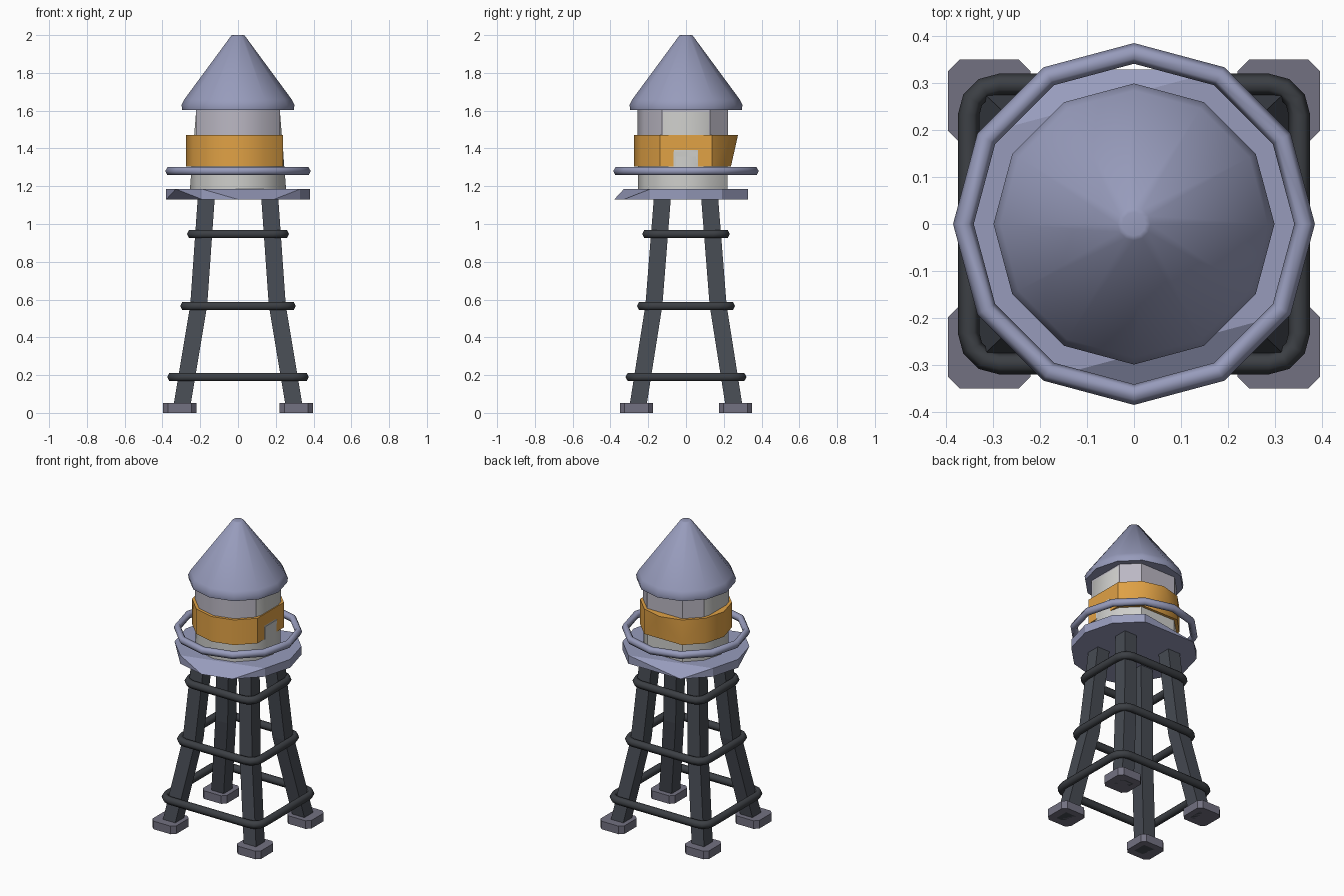
import bpy, bmesh, math

if "Cube" in bpy.data.objects:
    bpy.data.objects.remove(bpy.data.objects["Cube"])

def mat(name, rgb):
    m = bpy.data.materials.new(name)
    m.diffuse_color = (*rgb, 1)
    m.use_nodes = True
    m.node_tree.nodes["Principled BSDF"].inputs["Base Color"].default_value = m.diffuse_color
    return m

ROOF = mat("blue grey", (0.31, 0.33, 0.50))
STEEL = mat("dark steel", (0.062, 0.070, 0.086))
BRACE = mat("darker steel", (0.045, 0.050, 0.058))
FOOT = mat("mauve grey", (0.17, 0.165, 0.22))
PALE = mat("pale grey", (0.62, 0.62, 0.60))
LILAC = mat("lilac grey", (0.50, 0.48, 0.55))
ORANGE = mat("orange", (0.75, 0.36, 0.06))

def finish(name, bm, m, smooth=None):
    bmesh.ops.recalc_face_normals(bm, faces=bm.faces[:])
    me = bpy.data.meshes.new(name)
    bm.to_mesh(me)
    bm.free()
    ob = bpy.data.objects.new(name, me)
    bpy.context.collection.objects.link(ob)
    me.materials.append(m)
    if smooth:
        bpy.ops.object.select_all(action='DESELECT')
        ob.select_set(True)
        bpy.context.view_layer.objects.active = ob
        bpy.ops.object.shade_smooth_by_angle(angle=math.radians(smooth))
    return ob

def loft(name, rings, m, smooth=None, closed=False):
    """Skin rings of equal point count; cap the ends or close the loop."""
    bm = bmesh.new()
    vs = [[bm.verts.new(p) for p in r] for r in rings]
    n = len(rings[0])
    for i in range(len(vs) - (0 if closed else 1)):
        a, b = vs[i], vs[(i + 1) % len(vs)]
        for j in range(n):
            k = (j + 1) % n
            bm.faces.new((a[j], a[k], b[k], b[j]))
    if not closed:
        bm.faces.new(vs[0])
        bm.faces.new(vs[-1])
    return finish(name, bm, m, smooth)

def drum(name, r, z0, z1, drop0, drop1, m, smooth=None):
    """Twelve-sided drum with some corners cut off at bottom and top."""
    bm = bmesh.new()
    for z, drop in ((z0, drop0), (z1, drop1)):
        for d in range(0, 360, 30):
            if d not in drop:
                a = math.radians(d)
                bm.verts.new((r * math.cos(a), r * math.sin(a), z))
    bmesh.ops.convex_hull(bm, input=bm.verts[:])
    bmesh.ops.dissolve_limit(bm, angle_limit=0.01, verts=bm.verts[:], edges=bm.edges[:])
    return finish(name, bm, m, smooth)

def circle(r, z, n=12):
    return [(r * math.cos(2 * math.pi * i / n), r * math.sin(2 * math.pi * i / n), z) for i in range(n)]

def hoop(name, path, r, z, t, m):
    """Six-sided tube; path holds (corner x, corner y, angle)."""
    rings = []
    for cx, cy, a in path:
        ring = []
        for k in range(6):
            b = k * math.pi / 3
            q = r + t * math.cos(b)
            ring.append((cx + q * math.cos(a), cy + q * math.sin(a), z + 1.1 * t * math.sin(b)))
        rings.append(ring)
    return loft(name, rings, m, 65, closed=True)

# Feet and bent legs
for sx, nx in ((-1, "left"), (1, "right")):
    for sy, ny in ((-1, "front"), (1, "back")):
        h, c = 0.088, 0.025
        outline = [(h, h - c), (h - c, h), (c - h, h), (-h, h - c),
                   (-h, c - h), (c - h, -h), (h - c, -h), (h, c - h)]
        loft(f"{ny}_{nx}_foot",
             [[(sx * 0.308 + x, sy * 0.262 + y, z) for x, y in outline] for z in (0, 0.053)], FOOT)
        w = 0.045
        loft(f"{ny}_{nx}_leg",
             [[(sx * x + a * w, sy * y + b * w, z) for a, b in ((1, 1), (-1, 1), (-1, -1), (1, -1))]
              for x, y, z in ((0.303, 0.26, -0.0), (0.208, 0.17, 0.57), (0.168, 0.125, 1.14))], STEEL)

# Rounded rectangular braces round the legs
for i, (ex, ey, z) in enumerate(((0.375, 0.32, 0.19), (0.306, 0.26, 0.566), (0.27, 0.232, 0.947))):
    t, r = 0.023, 0.065
    path = []
    for q, (sx, sy) in enumerate(((1, 1), (-1, 1), (-1, -1), (1, -1))):
        for s in range(4):
            path.append((sx * (ex - r - t), sy * (ey - r - t), math.radians(90 * q + 30 * s)))
    hoop(f"brace_{i + 1}", path, r, z, t, BRACE)

# Platform and handrail
drum("platform", 0.38, 1.13, 1.185, (90, 210), (90, 120, 270, 300), ROOF)
hoop("handrail", [(0, 0, math.radians(30 * i)) for i in range(12)], 0.363, 1.28, 0.022, ROOF)

# Tank, lilac above the band
tank = drum("tank", 0.255, 1.18, 1.61, (90,), (0, 90, 180), PALE, 35)
upper = drum("upper_tank", 0.2565, 1.46, 1.61, (0, 90, 180), (0, 90, 180), LILAC, 35)

# Orange band with a pale hatch on the right side
drum("band", 0.275, 1.305, 1.47, (0, 90), (0,), ORANGE, 35)
loft("hatch", [[(x, -0.065, 1.304), (x, 0.052, 1.304), (x, 0.062, 1.385), (x, -0.065, 1.385)]
               for x in (0.234, 0.241)], PALE)

# Conical roof
loft("roof", [circle(r, z) for r, z in ((0.295, 1.603), (0.299, 1.63), (0.284, 1.66), (0.035, 1.998), (0.025, 2.0))],
     ROOF, 50)
